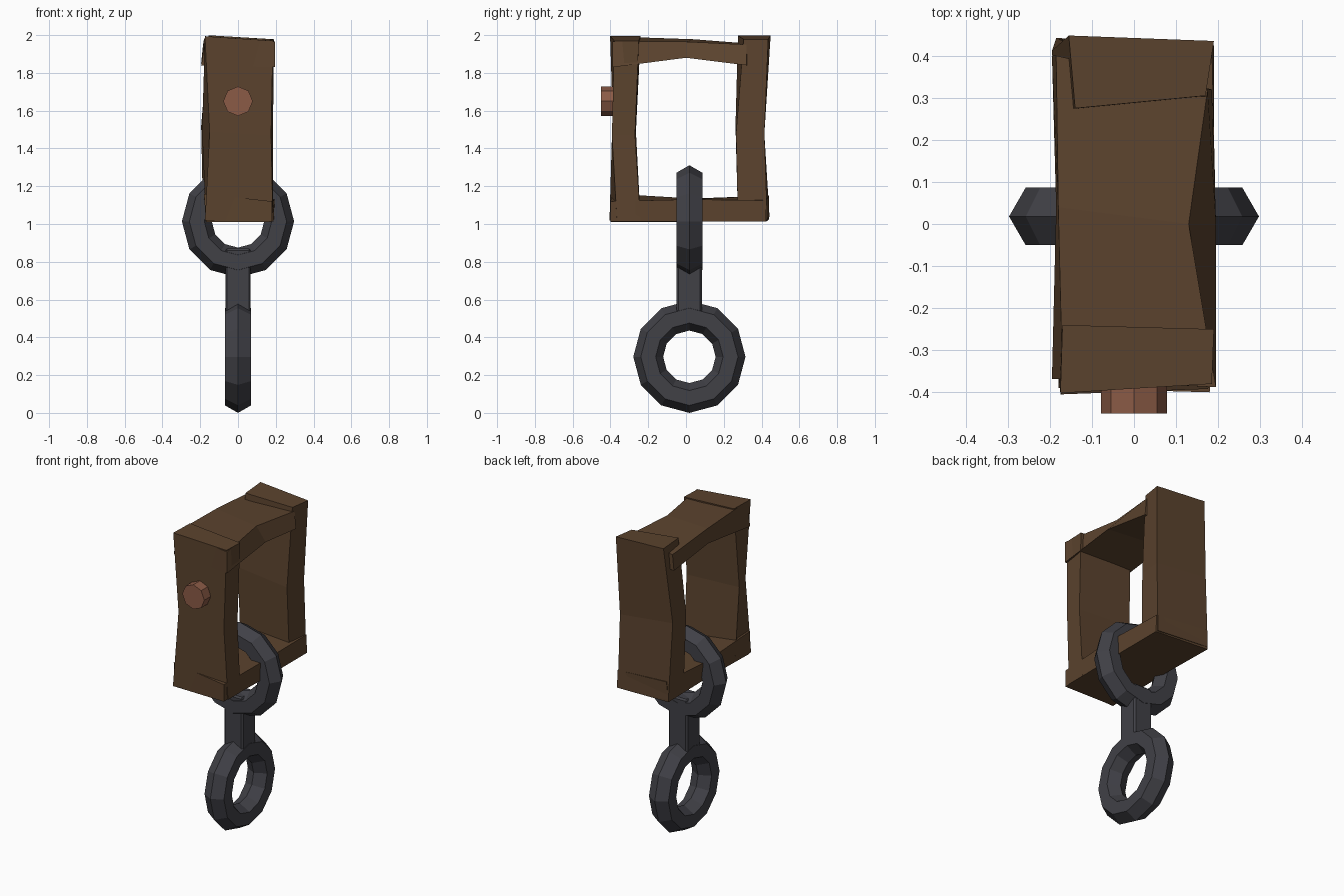
import bpy, bmesh, math
from mathutils import Vector

cube = bpy.data.objects.get("Cube")
if cube:
    bpy.data.objects.remove(cube, do_unlink=True)


def material(name, colour):
    mat = bpy.data.materials.new(name)
    mat.use_nodes = True
    mat.diffuse_color = (*colour, 1)
    mat.node_tree.nodes["Principled BSDF"].inputs["Base Color"].default_value = (*colour, 1)
    return mat


WOOD = material("dark brown wood", (0.105, 0.056, 0.027))
IRON = material("dark iron", (0.052, 0.052, 0.062))
COPPER = material("copper", (0.26, 0.105, 0.062))


def finish(name, bm, mat):
    bmesh.ops.recalc_face_normals(bm, faces=bm.faces[:])
    mesh = bpy.data.meshes.new(name)
    bm.to_mesh(mesh)
    bm.free()
    mesh.materials.append(mat)
    obj = bpy.data.objects.new(name, mesh)
    bpy.context.collection.objects.link(obj)
    return obj


def loft(name, sections, mat):
    """Skin a list of matching cross-sections and cap both ends."""
    bm = bmesh.new()
    rings = [[bm.verts.new(p) for p in s] for s in sections]
    n = len(rings[0])
    for a, b in zip(rings, rings[1:]):
        for i in range(n):
            j = (i + 1) % n
            bm.faces.new((a[i], a[j], b[j], b[i]))
    bm.faces.new(rings[0])
    bm.faces.new(rings[-1])
    return finish(name, bm, mat)


def plank(name, upright, stations):
    """Hand-hewn plank; station = distance along, slant of the cut, four corners."""
    sections = []
    for along, slant, corners in stations:
        section = []
        for x, v in corners:
            t = along - math.copysign(slant, x)
            section.append((x, v, t) if upright else (x, t, v))
        sections.append(section)
    loft(name, sections, WOOD)


# Rough wooden frame: two posts, then two beams
plank("front_post", True, [
    (1.015, 0.003, [(-0.175, -0.405), (0.185, -0.365), (0.185, -0.24), (-0.17, -0.25)]),
    (1.48, 0.01, [(-0.15, -0.385), (0.175, -0.392), (0.185, -0.27), (-0.19, -0.265)]),
    (1.982, 0.012, [(-0.175, -0.402), (0.185, -0.38), (0.19, -0.25), (-0.17, -0.24)])])
plank("back_post", True, [
    (1.03, -0.01, [(-0.175, 0.275), (0.17, 0.275), (0.18, 0.43), (-0.185, 0.442)]),
    (1.5, 0.02, [(-0.185, 0.262), (0.16, 0.265), (0.175, 0.415), (-0.195, 0.412)]),
    (1.988, 0.01, [(-0.14, 0.275), (0.17, 0.305), (0.19, 0.435), (-0.155, 0.448)])])
plank("top_beam", False, [
    (-0.378, -0.01, [(-0.195, 1.84), (0.195, 1.83), (0.195, 1.965), (-0.17, 1.992)]),
    (0.02, 0.02, [(-0.185, 1.885), (0.195, 1.88), (0.13, 1.965), (-0.18, 1.978)]),
    (0.36, 0.04, [(-0.195, 1.85), (0.185, 1.84), (0.175, 1.95), (-0.185, 1.95)])])
plank("bottom_beam", False, [
    (-0.395, 0.005, [(-0.17, 1.01), (0.18, 1.012), (0.18, 1.12), (-0.18, 1.16)]),
    (0.02, 0.02, [(-0.165, 1.015), (0.19, 1.012), (0.195, 1.13), (-0.18, 1.135)]),
    (0.432, -0.008, [(-0.185, 1.025), (0.19, 1.012), (0.185, 1.125), (-0.17, 1.15)])])


# Faceted iron rings: six-sided section swept round twelve steps
def ring(name, centre, across):
    major, minor = 0.218, 0.079
    bm = bmesh.new()
    hoops = []
    for i in range(12):
        a = i * math.tau / 12
        out = across * math.cos(a) + Vector((0, 0, math.sin(a)))
        side = across.cross(Vector((0, 0, 1)))
        hoops.append([bm.verts.new(centre + out * (major + minor * math.cos(b))
                                   + side * minor * math.sin(b))
                      for b in (k * math.tau / 6 for k in range(6))])
    for i in range(12):
        a, b = hoops[i], hoops[(i + 1) % 12]
        for k in range(6):
            j = (k + 1) % 6
            bm.faces.new((a[k], a[j], b[j], b[k]))
    finish(name, bm, IRON)


AXIS_Y = 0.018
ring("upper_ring", Vector((0, AXIS_Y, 1.014)), Vector((1, 0, 0)))
ring("lower_ring", Vector((0, AXIS_Y, 0.297)), Vector((0, 1, 0)))

# Square shank joining the rings
h = 0.067
shank = loft("shank", [[(x * h, AXIS_Y + y * h, z) for x, y in ((-1, -1), (1, -1), (1, 1), (-1, 1))]
                       for z in (0.48, 0.87)], IRON)
bevel = shank.modifiers.new("chamfer", "BEVEL")
bevel.width, bevel.segments = 0.01, 1

# Eight-sided rivet on the front post
loft("rivet", [[(0.078 * math.cos(i * math.tau / 8), y, 1.65 + 0.078 * math.sin(i * math.tau / 8))
                for i in range(8)] for y in (-0.45, -0.36)], COPPER)
